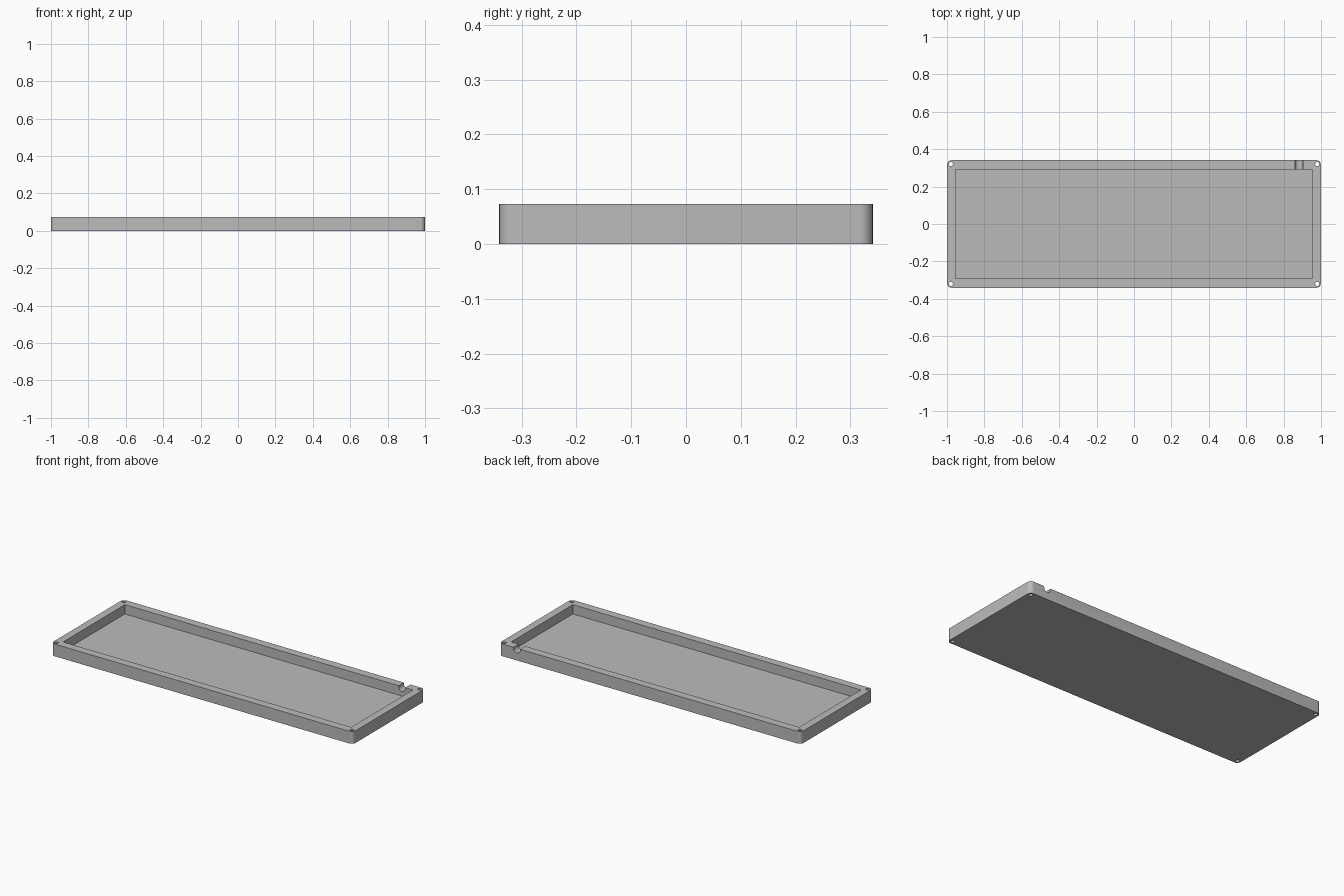
import bpy, bmesh, math
from mathutils import Vector

HALF_X, HALF_Y, HEIGHT = 1.0, 0.341, 0.073
CORNER, FLOOR = 0.025, 0.017
POCKET_X, POCKET_Y = 0.954, 0.292
SCREW_INSET, SCREW_R = 0.021, 0.011
SLOT_X, SLOT_R, SLOT_DEPTH = 0.882, 0.0215, 0.029

cube = bpy.data.objects.get("Cube")
if cube:
    bpy.data.objects.remove(cube, do_unlink=True)

grey = bpy.data.materials.new("plain grey")
grey.use_nodes = True
colour = (0.5, 0.5, 0.5, 1)
grey.diffuse_color = colour
grey.node_tree.nodes["Principled BSDF"].inputs["Base Color"].default_value = colour


def arc(cx, cy, r, start, end, steps):
    angles = [math.radians(start + (end - start) * i / steps) for i in range(steps + 1)]
    return [(cx + r * math.cos(a), cy + r * math.sin(a)) for a in angles]


def prism(name, points, along):
    """Extrude a closed outline of 3D points into a solid."""
    bm = bmesh.new()
    face = bm.faces.new([bm.verts.new(p) for p in points])
    ext = bmesh.ops.extrude_face_region(bm, geom=[face])
    verts = [v for v in ext["geom"] if isinstance(v, bmesh.types.BMVert)]
    bmesh.ops.translate(bm, verts=verts, vec=Vector(along))
    bmesh.ops.recalc_face_normals(bm, faces=bm.faces)
    mesh = bpy.data.meshes.new(name)
    bm.to_mesh(mesh)
    bm.free()
    mesh.materials.append(grey)
    obj = bpy.data.objects.new(name, mesh)
    bpy.context.collection.objects.link(obj)
    return obj


# Tray body with rounded vertical corners
outline = []
for i, (sx, sy) in enumerate([(1, 1), (-1, 1), (-1, -1), (1, -1)]):
    outline += arc(sx * (HALF_X - CORNER), sy * (HALF_Y - CORNER), CORNER,
                   90 * i, 90 * i + 90, 8)
tray = prism("tray", [(x, y, 0) for x, y in outline], (0, 0, HEIGHT))

# Square-cornered pocket
corners = [(1, 1), (-1, 1), (-1, -1), (1, -1)]
cutters = [prism("pocket_cutter",
                 [(sx * POCKET_X, sy * POCKET_Y, FLOOR) for sx, sy in corners],
                 (0, 0, HEIGHT))]

# Through holes in the four corners
for sx, sy in corners:
    ring = arc(sx * (HALF_X - SCREW_INSET), sy * (HALF_Y - SCREW_INSET),
               SCREW_R, 0, 360, 24)[:-1]
    cutters.append(prism("screw_hole_cutter", [(x, y, -0.05) for x, y in ring],
                         (0, 0, 0.2)))

# Round-bottomed cable slot through the back wall
bottom = arc(SLOT_X, HEIGHT - SLOT_DEPTH + SLOT_R, SLOT_R, 180, 360, 14)
slot = bottom + [(SLOT_X + SLOT_R, 0.1), (SLOT_X - SLOT_R, 0.1)]
cutters.append(prism("cable_slot_cutter", [(x, POCKET_Y - 0.02, z) for x, z in slot],
                     (0, 0.1, 0)))

# Cut everything out of the body
bpy.ops.object.select_all(action="DESELECT")
tray.select_set(True)
bpy.context.view_layer.objects.active = tray
for cutter in cutters:
    cutter.hide_render = True
    mod = tray.modifiers.new("cut", "BOOLEAN")
    mod.operation = "DIFFERENCE"
    mod.solver = "EXACT"
    mod.object = cutter
    bpy.ops.object.modifier_apply(modifier=mod.name)
    bpy.data.objects.remove(cutter, do_unlink=True)

bpy.ops.object.shade_smooth_by_angle(angle=math.radians(30))
